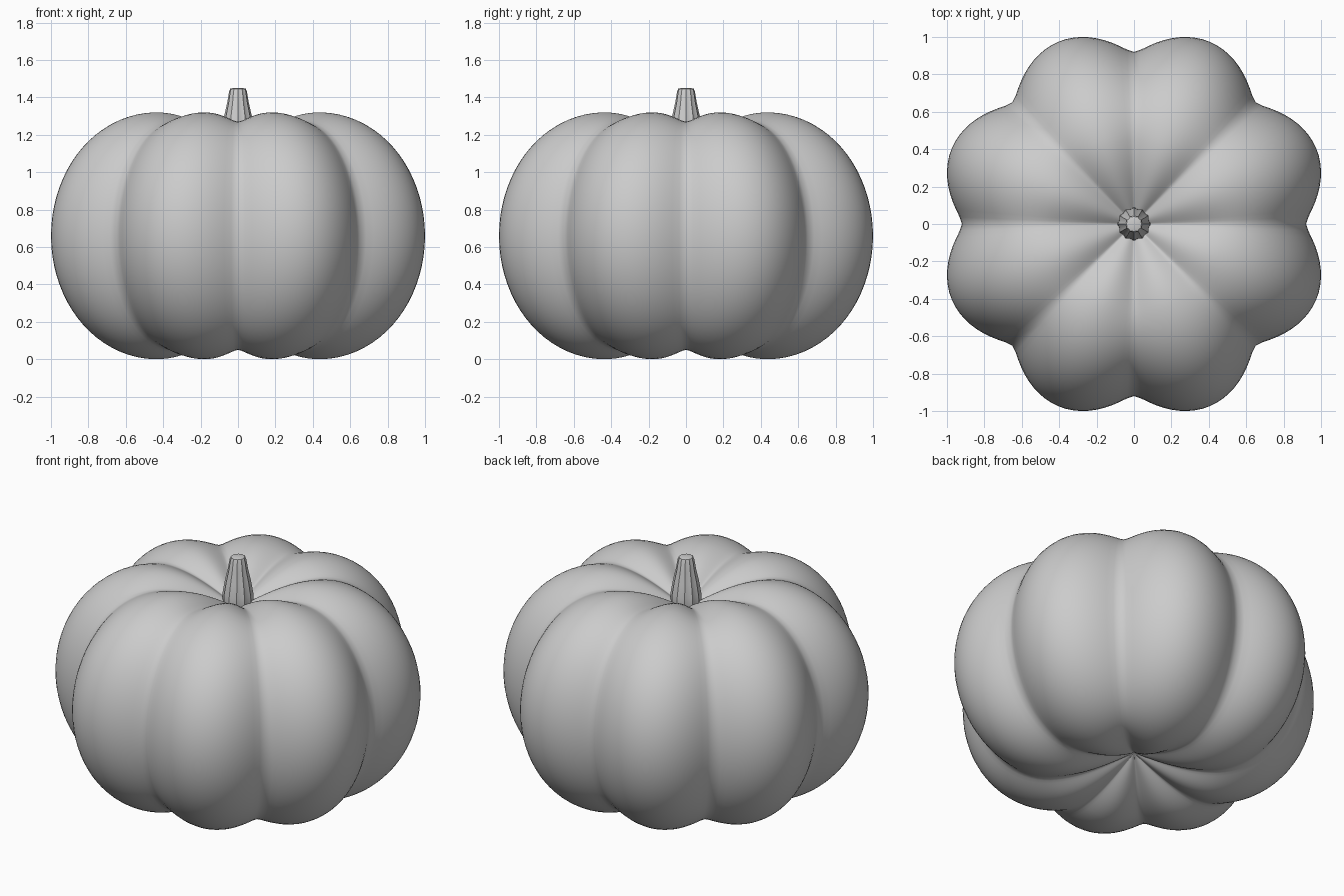
import bpy, bmesh
from math import sin, cos, pi, sqrt, radians

if "Cube" in bpy.data.objects:
    bpy.data.objects.remove(bpy.data.objects["Cube"])


def loft(name, rings, angle):
    """Skin a list of closed rings and cap both ends with a fan."""
    bm = bmesh.new()
    loops = [[bm.verts.new(p) for p in ring] for ring in rings]
    n = len(loops[0])
    for a, b in zip(loops, loops[1:]):
        for i in range(n):
            j = (i + 1) % n
            bm.faces.new((a[i], a[j], b[j], b[i]))
    bm.faces.new(loops[0][::-1])
    bm.faces.new(loops[-1])
    bmesh.ops.recalc_face_normals(bm, faces=bm.faces[:])
    mesh = bpy.data.meshes.new(name)
    bm.to_mesh(mesh)
    bm.free()
    obj = bpy.data.objects.new(name, mesh)
    bpy.context.collection.objects.link(obj)
    bpy.context.view_layer.objects.active = obj
    obj.select_set(True)
    bpy.ops.object.shade_smooth_by_angle(angle=radians(angle))
    obj.select_set(False)
    return obj


# Pumpkin body: eight lobes, profile dimpled at both poles
LOBES, SEGS, STEPS, MID = 8, 160, 32, 0.66
CREST = 0.47


def body_point(t, theta):
    # t runs -1 (bottom pole) .. 0 (equator) .. 1 (top pole)
    s = abs(sin(LOBES / 2 * theta))
    lobe = (sqrt(s * s + 0.01) - 0.1) / (sqrt(1.01) - 0.1)
    r_max = 0.92 + 0.135 * lobe
    h_max = 0.61 + 0.05 * lobe
    u = abs(t)
    if u < 0.6:
        a = u / 0.6 * pi / 2
        r, h = CREST + (r_max - CREST) * cos(a), h_max * sin(a)
    else:
        k = (u - 0.6) / 0.4
        r = CREST * (1 - k) + 0.004
        h = h_max + (0.47 - h_max) * (1 - cos(pi / 2 * k)) 
    return (r * cos(theta), r * sin(theta), MID + (h if t > 0 else -h))


loft("pumpkin_body",
     [[body_point(i / STEPS, 2 * pi * j / SEGS) for j in range(SEGS)]
      for i in range(-STEPS, STEPS + 1)], 60)

# Stem: fluted, tapering, with a small rounded tip
STEM = [(0.07, 1.08), (0.09, 1.16), (0.088, 1.22), (0.074, 1.30),
        (0.058, 1.37), (0.048, 1.43), (0.042, 1.446), (0.025, 1.45)]
loft("stem",
     [[(r * (1 - 0.1 * (j % 2)) * cos(2 * pi * j / 24),
        r * (1 - 0.1 * (j % 2)) * sin(2 * pi * j / 24), z) for j in range(24)]
      for r, z in STEM], 30)
